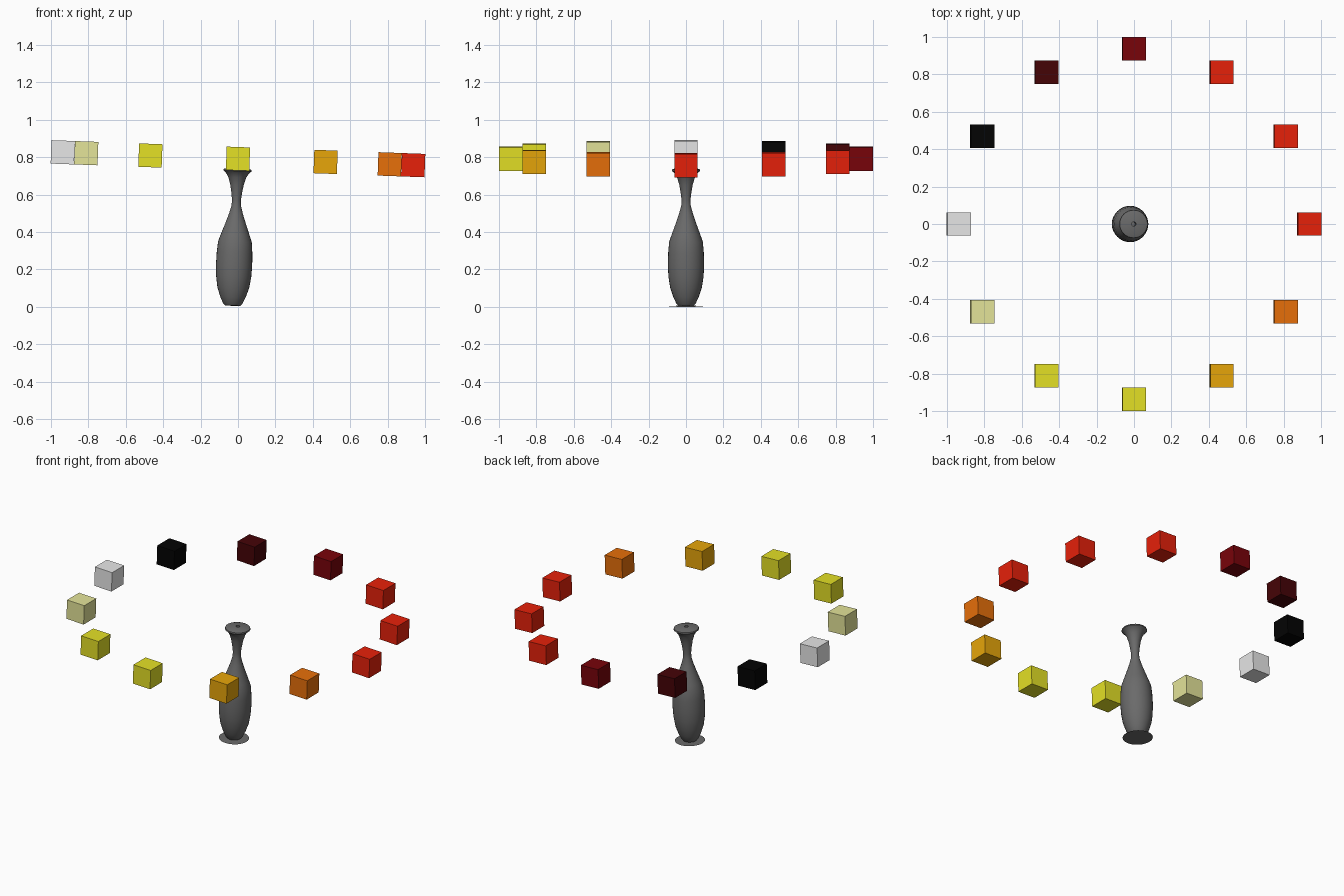
import bpy, bmesh
from math import cos, sin, radians, pi
from mathutils import Matrix, Vector

cube = bpy.data.objects.get("Cube")
if cube:
    bpy.data.objects.remove(cube)

# Everything leans slightly towards +x around the foot of the vase
LEAN = Matrix.Translation((-0.029, 0, 0.0033)) @ Matrix.Rotation(radians(2.1), 4, "Y")
RING_RADIUS, RING_HEIGHT, CUBE_SIZE = 0.937, 0.789, 0.125
SIDES = 32


def material(name, r, g, b):
    m = bpy.data.materials.new(name)
    m.use_nodes = True
    m.diffuse_color = (r, g, b, 1)
    m.node_tree.nodes["Principled BSDF"].inputs["Base Color"].default_value = (r, g, b, 1)
    return m


red = material("red", 0.8, 0.015, 0.003)
dark_red = material("dark red", 0.19, 0.001, 0.003)
maroon = material("maroon", 0.06, 0.001, 0.002)
black = material("black", 0.001, 0.001, 0.001)
white = material("light grey", 0.8, 0.8, 0.8)
pale = material("pale yellow", 0.78, 0.78, 0.32)
yellow = material("yellow", 0.78, 0.75, 0.019)
amber = material("amber", 0.8, 0.38, 0.003)
orange = material("orange", 0.8, 0.16, 0.003)
grey = material("dark grey", 0.145, 0.145, 0.145)


def add_object(name, bm, mat):
    bmesh.ops.recalc_face_normals(bm, faces=bm.faces)
    mesh = bpy.data.meshes.new(name)
    bm.to_mesh(mesh)
    bm.free()
    mesh.materials.append(mat)
    ob = bpy.data.objects.new(name, mesh)
    ob.matrix_world = LEAN
    bpy.context.collection.objects.link(ob)
    return ob


# Ring of coloured cubes, counter-clockwise from +x
colours = [red, red, red, dark_red, maroon, black,
           white, pale, yellow, yellow, amber, orange]
for i, mat in enumerate(colours):
    a = i * 2 * pi / len(colours)
    bm = bmesh.new()
    place = Matrix.Translation((RING_RADIUS * cos(a), RING_RADIUS * sin(a), RING_HEIGHT))
    bmesh.ops.create_cube(bm, size=CUBE_SIZE, matrix=place)
    add_object(f"ring_cube_{i + 1}", bm, mat)

# Vase body: lathed profile of (radius, height), ending in a small top hole
profile = [(0, 0.002), (0.042, 0.004), (0.052, 0.015), (0.068, 0.05), (0.085, 0.1),
           (0.094, 0.16), (0.097, 0.22), (0.095, 0.29), (0.09, 0.345), (0.076, 0.385),
           (0.056, 0.44), (0.037, 0.495), (0.025, 0.54), (0.024, 0.57), (0.029, 0.61),
           (0.036, 0.65), (0.048, 0.69), (0.064, 0.715), (0.076, 0.724), (0.074, 0.732),
           (0.055, 0.738), (0.012, 0.741), (0.01, 0.68), (0, 0.68)]
bm = bmesh.new()
verts = [bm.verts.new((r, 0, z)) for r, z in profile]
edges = [bm.edges.new(pair) for pair in zip(verts, verts[1:])]
bmesh.ops.spin(bm, geom=verts + edges, cent=(0, 0, 0), axis=(0, 0, 1),
               angle=2 * pi, steps=SIDES)
bmesh.ops.remove_doubles(bm, verts=bm.verts, dist=0.0005)
vase = add_object("vase_body", bm, grey)
bpy.ops.object.select_all(action="DESELECT")
vase.select_set(True)
bpy.context.view_layer.objects.active = vase
bpy.ops.object.shade_smooth_by_angle(angle=radians(35))

# Flat foot disc
bm = bmesh.new()
bmesh.ops.create_circle(bm, cap_ends=True, radius=0.09, segments=SIDES)
add_object("vase_foot", bm, grey)
